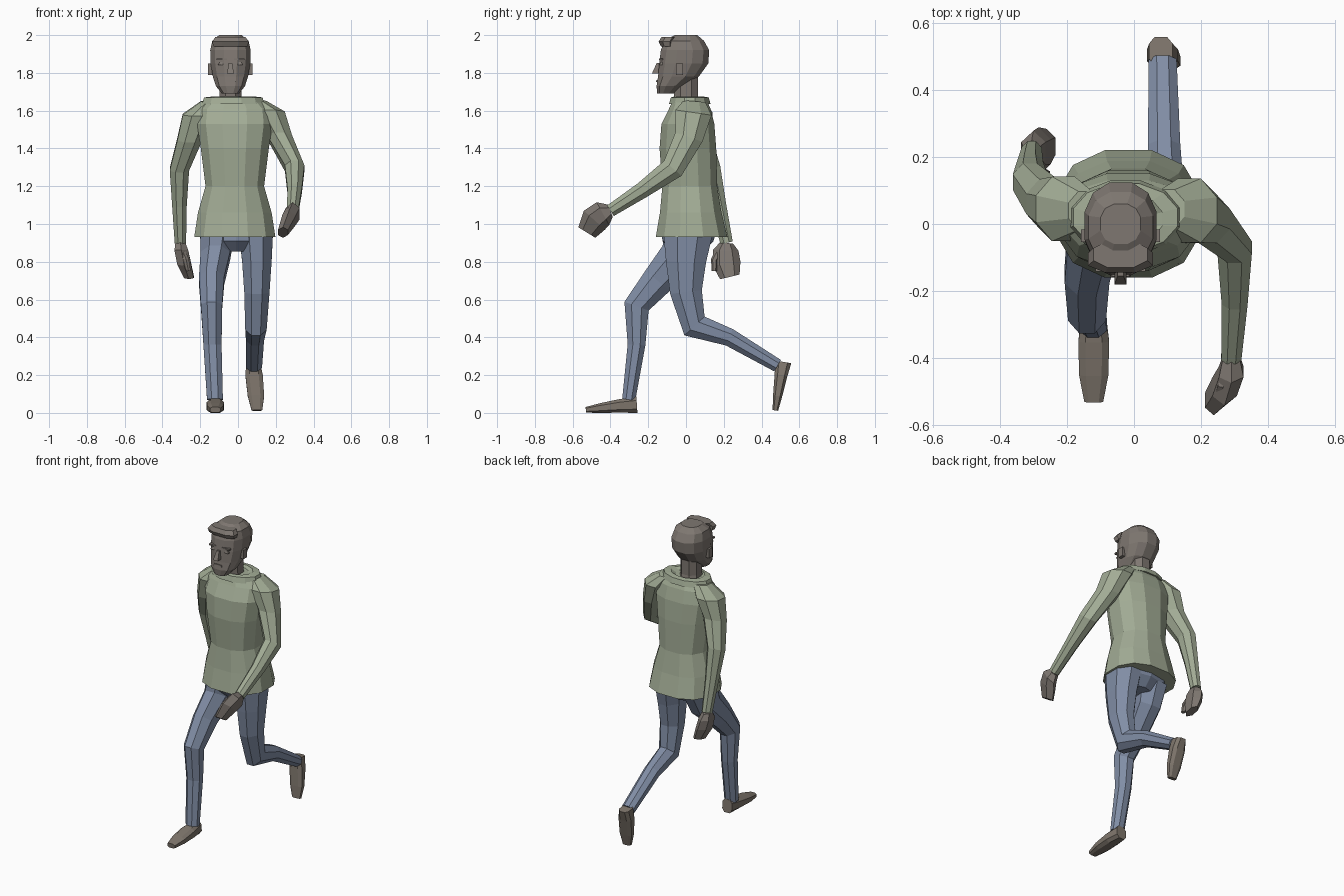
import bpy, bmesh, math
from mathutils import Vector

if "Cube" in bpy.data.objects:
    bpy.data.objects.remove(bpy.data.objects["Cube"])

RIGHT_AXIS = Vector((1, 0, 0))
BACK_AXIS = Vector((0, 1, 0))


def material(name, *colour):
    m = bpy.data.materials.new(name)
    m.use_nodes = True
    m.diffuse_color = (*colour, 1)
    m.node_tree.nodes["Principled BSDF"].inputs["Base Color"].default_value = (*colour, 1)
    return m


skin = material("warm grey skin", .21, .185, .165)
cloth = material("sage green cloth", .36, .41, .3)
denim = material("faded blue denim", .22, .27, .38)
leather = material("brown shoe leather", .21, .18, .15)


def finish(name, bm, mat):
    bmesh.ops.recalc_face_normals(bm, faces=bm.faces)
    mesh = bpy.data.meshes.new(name)
    bm.to_mesh(mesh)
    bm.free()
    mesh.materials.append(mat)
    bpy.context.collection.objects.link(bpy.data.objects.new(name, mesh))


def loft(name, rings, mat, sides, square):
    """Skin closed rings, each given as (centre, half width vector, half depth vector)."""
    bm = bmesh.new()
    flat = math.cos(math.pi / sides) ** square
    loops = []
    for centre, across, deep in rings:
        loop = []
        for k in range(sides):
            angle = math.tau * (k + .5) / sides
            c, s = (math.copysign(abs(f(angle)) ** square, f(angle)) / flat
                    for f in (math.cos, math.sin))
            loop.append(bm.verts.new(centre + across * c + deep * s))
        loops.append(loop)
    for low, high in zip(loops, loops[1:]):
        for k in range(sides):
            n = (k + 1) % sides
            bm.faces.new((low[k], low[n], high[n], high[k]))
    bm.faces.new(loops[0])
    bm.faces.new(loops[-1])
    finish(name, bm, mat)


def stack(name, x, rings, mat, sides=12, square=.85):
    """Level rings, each given as (height, y, half width, half depth)."""
    loft(name, [(Vector((x, y, z)), RIGHT_AXIS * a, BACK_AXIS * b) for z, y, a, b in rings],
         mat, sides, square)


def limb(name, joints, width, depth, mat, bulge=(0, 0), cap=1, sides=8, square=1):
    """Tapered tube through the joints, mitred where it bends in the side plane."""
    points = [Vector(j) for j in joints]
    last = len(points) - 1
    rings = []
    for i, point in enumerate(points):
        before = (point - points[max(i, 1) - 1]).normalized()
        after = (points[min(i + 1, last)] - point).normalized()
        tangent = (before + after).normalized()
        mitre = 1 / max(before.dot(tangent), after.dot(tangent))
        t = i / last
        a, b = ((end + (start - end) * (1 - t) ** 1.3 + swell * math.sin(math.pi * t))
                * (1 if i else cap)
                for (start, end), swell in zip((width, depth), bulge))
        rings.append((point, RIGHT_AXIS * a,
                      RIGHT_AXIS.cross(tangent).normalized() * b * mitre))
    loft(name, rings, mat, sides, square)


def block(name, centre, size, mat, top=1):
    """Box whose upper end is narrowed by the top factor, keeping its back upright."""
    bm = bmesh.new()
    bmesh.ops.create_cube(bm, size=1)
    for v in bm.verts:
        if v.co.z > 0:
            v.co.x *= top
            v.co.y = .5 + (v.co.y - .5) * top
        v.co = [c + p * s for c, p, s in zip(centre, v.co, size)]
    finish(name, bm, mat)


# Shirt body, flared at the hem, with a low collar
stack("shirt", -.017, [
    (.93, .03, .215, .19),
    (1.06, .025, .195, .163),
    (1.2, .02, .155, .145),
    (1.4, .01, .18, .15),
    (1.53, .01, .2, .14),
    (1.61, .02, .19, .11),
    (1.655, .02, .14, .09)], cloth)
stack("collar", -.025, [
    (1.635, .02, .165, .11),
    (1.67, .02, .155, .1),
    (1.675, .015, .11, .075),
    (1.66, .01, .08, .068)], cloth, square=1)

# Sleeves, rounded over at the shoulder
sleeve_width, sleeve_depth = (.1, .03), (.115, .033)
left_wrist = (.29, -.4, 1.07)
right_wrist = (-.305, .215, .9)
limb("left_sleeve", [
    (.1, .045, 1.65), (.165, .04, 1.59), (.22, .015, 1.46),
    (.3, -.07, 1.295), (.3, -.23, 1.18), left_wrist],
    sleeve_width, sleeve_depth, cloth, cap=.5)
limb("right_sleeve", [
    (-.145, .04, 1.65), (-.21, .045, 1.58), (-.255, .06, 1.45),
    (-.31, .125, 1.29), (-.31, .17, 1.1), right_wrist],
    sleeve_width, sleeve_depth, cloth, cap=.5)

# Hands and thumbs
hand_width, hand_depth, thumb_size = (.026, .026), (.03, .046), (.02, .012)
limb("left_hand", [
    left_wrist, (.29, -.44, 1.055), (.27, -.485, 1.02), (.238, -.525, .955)],
    hand_width, hand_depth, skin, bulge=(.012, .025), sides=6)
limb("left_thumb", [(.285, -.43, 1.07), (.265, -.48, 1.07), (.25, -.52, 1.03)],
     thumb_size, thumb_size, skin, sides=6)
limb("right_hand", [
    right_wrist, (-.3, .21, .86), (-.285, .215, .79), (-.26, .232, .72)],
    hand_width, hand_depth, skin, bulge=(.012, .025), sides=6)
limb("right_thumb", [(-.3, .18, .86), (-.275, .15, .81), (-.262, .15, .75)],
     thumb_size, thumb_size, skin, sides=6)

# Trousers
leg_width, leg_depth = (.09, .042), (.13, .035)
stack("hips", -.01, [
    (.98, .02, .18, .14),
    (.91, .01, .18, .13),
    (.855, .01, .07, .08)], denim, sides=10)
limb("right_trouser_leg", [
    (-.11, .01, .95), (-.12, -.03, .83), (-.14, -.15, .7),
    (-.14, -.262, .565), (-.135, -.262, .36), (-.122, -.303, .07)],
    leg_width, leg_depth, denim)
limb("left_trouser_leg", [
    (.095, .01, .95), (.1, 0, .8), (.1, 0, .64),
    (.095, .045, .46), (.09, .23, .4), (.085, .485, .25)],
    leg_width, leg_depth, denim)

# Shoes, one flat and one pushing off from the toe
shoe_width, shoe_depth = (.035, .028), (.043, .015)
limb("right_shoe", [
    (-.12, -.26, .043), (-.12, -.35, .037), (-.12, -.45, .026), (-.12, -.53, .016)],
    shoe_width, shoe_depth, leather, bulge=(.016, .005), square=.7)
limb("left_shoe", [
    (.08, .515, .27), (.085, .503, .2), (.095, .485, .09), (.1, .473, .013)],
    shoe_width, shoe_depth, leather, bulge=(.016, .003), square=.7)

# Neck, head and hair
middle = -.04
stack("neck", middle, [(1.6, .01, .07, .07), (1.68, 0, .058, .063), (1.8, 0, .058, .063)],
      skin, sides=8)
stack("head", middle, [
    (1.69, -.107, .045, .045),
    (1.73, -.083, .077, .073),
    (1.78, -.04, .093, .108),
    (1.85, -.012, .105, .13),
    (1.92, -.005, .107, .128),
    (1.97, -.01, .096, .105),
    (2, 0, .06, .06)], skin)
stack("hair_fringe", middle, [
    (1.94, -.1, .09, .033), (1.965, -.105, .097, .04), (1.99, -.09, .08, .04)],
    skin, sides=8)

# Face
block("nose", (middle, -.155, 1.825), (.036, .05, .055), skin, top=.5)
block("mouth", (middle, -.153, 1.757), (.06, .012, .012), skin, top=.85)
for side, word in ((1, "left"), (-1, "right")):
    x = middle + side * .047
    block(word + "_brow", (x, -.132, 1.872), (.055, .02, .01), skin)
    block(word + "_eye", (x, -.132, 1.85), (.036, .016, .014), skin, top=.7)
    block(word + "_ear", (middle + side * .107, -.035, 1.82), (.022, .036, .06), skin)
